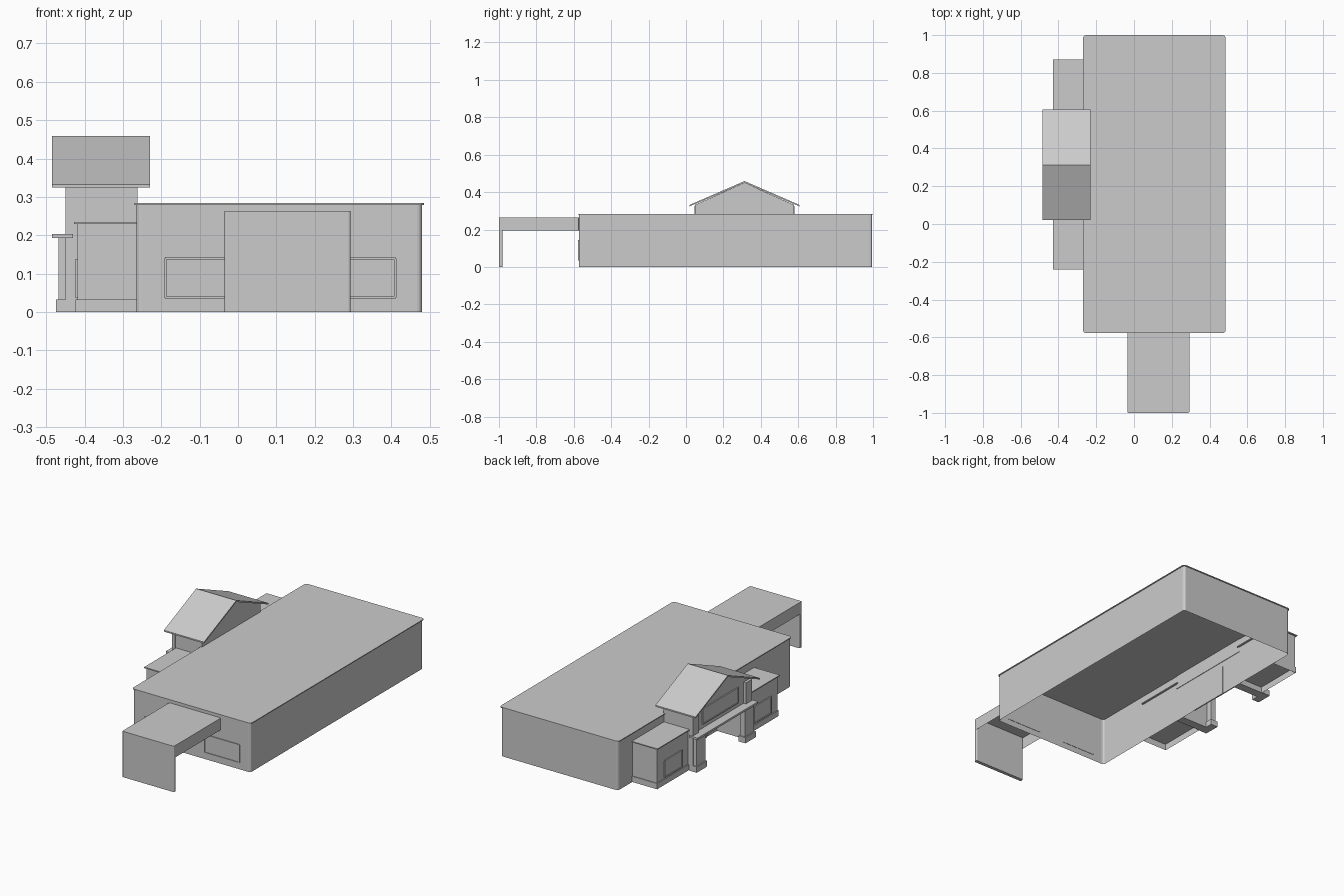
import bpy, bmesh
from mathutils import Vector

old = bpy.data.objects.get("Cube")
if old:
    bpy.data.objects.remove(old, do_unlink=True)

grey = bpy.data.materials.new("plain_grey")
grey.use_nodes = True
colour = (0.6, 0.6, 0.6, 1)
grey.diffuse_color = colour
grey.node_tree.nodes["Principled BSDF"].inputs["Base Color"].default_value = colour


def finish(name, bm):
    mesh = bpy.data.meshes.new(name)
    bm.to_mesh(mesh)
    bm.free()
    mesh.materials.append(grey)
    obj = bpy.data.objects.new(name, mesh)
    bpy.context.collection.objects.link(obj)
    return obj


def box(name, xs, ys, zs, radius=0, hollow=False):
    """Box by extents; optional rounded upright edges and open underside."""
    bm = bmesh.new()
    bmesh.ops.create_cube(bm, size=1)
    for v in bm.verts:
        v.co = Vector([(a + b) / 2 + c * (b - a) for c, (a, b) in zip(v.co, (xs, ys, zs))])
    if radius:
        upright = [e for e in bm.edges
                   if abs(e.verts[0].co.z - e.verts[1].co.z) > (zs[1] - zs[0]) / 2]
        bmesh.ops.bevel(bm, geom=upright, offset=radius, segments=3,
                        profile=0.5, affect='EDGES')
    if hollow:
        bm.normal_update()
        under = [f for f in bm.faces if f.normal.z < -0.9]
        bmesh.ops.delete(bm, geom=under, context='FACES_ONLY')
    return finish(name, bm)


def prism(name, xs, profile):
    """Extrude a (y, z) profile along x."""
    bm = bmesh.new()
    face = bm.faces.new([bm.verts.new((xs[0], y, z)) for y, z in profile])
    out = bmesh.ops.extrude_face_region(bm, geom=[face])
    moved = [g for g in out["geom"] if isinstance(g, bmesh.types.BMVert)]
    bmesh.ops.translate(bm, vec=(xs[1] - xs[0], 0, 0), verts=moved)
    bmesh.ops.recalc_face_normals(bm, faces=bm.faces)
    return finish(name, bm)


def window(name, axis, at, span, zs):
    """Pane with a thin raised frame; axis is the wall's normal."""
    def part(label, s, z, depth):
        d = (at - depth, at + 0.002)
        box(name + label, *((d, s) if axis == 'x' else (s, d)), z)
    w = 0.006
    part("_pane", span, zs, 0.001)
    for i, z in enumerate(zs):
        part(f"_rail_{i}", span, (z - w / 2, z + w / 2), 0.005)
    for i, s in enumerate(span):
        part(f"_stile_{i}", (s - w / 2, s + w / 2), zs, 0.005)


# Main hall: hollow shell with a thin roof edge
box("main_hall", (-0.265, 0.48), (-0.573, 0.995), (0, 0.28), 0.014, True)
box("main_roof", (-0.27, 0.485), (-0.578, 1.0), (0.279, 0.284), 0.016)
for i, span in enumerate([(-0.19, 0.02), (0.19, 0.41)]):
    window(f"front_window_{i}", 'y', -0.573, span, (0.038, 0.14))

# Front canopy: skirted slab and full-height end panel
box("canopy", (-0.035, 0.293), (-1.0, -0.573), (0.195, 0.263), 0.006, True)
box("canopy_end_panel", (-0.035, 0.293), (-1.0, -0.98), (0, 0.262), 0.006)

# Side wings either side of the entrance
for i, (y0, y1) in enumerate([(-0.232, 0.05), (0.575, 0.862)]):
    box(f"wing_{i}", (-0.418, -0.265), (y0, y1), (0, 0.23), 0, True)
    box(f"wing_roof_{i}", (-0.428, -0.255), (y0 - 0.008, y1 + 0.008), (0.229, 0.235))
    box(f"wing_plinth_{i}", (-0.423, -0.265), (y0 - 0.004, y1 + 0.004), (0, 0.033), 0, True)
    window(f"wing_window_{i}", 'x', -0.418, (y0 + 0.06, y1 - 0.07), (0.04, 0.135))

# Entrance gable above the open porch
mid, half = 0.313, 0.265
prism("gable_body", (-0.435, -0.262), [
    (mid - half, 0.2), (mid + half, 0.2), (mid + half, 0.332),
    (mid, 0.45), (mid - half, 0.332)])
prism("gable_roof", (-0.485, -0.23), [
    (mid - 0.293, 0.324), (mid, 0.45), (mid + 0.293, 0.324),
    (mid + 0.293, 0.332), (mid, 0.459), (mid - 0.293, 0.332)])
window("gable_window", 'x', -0.437, (mid - 0.16, mid + 0.16), (0.23, 0.315))

# Porch sides, pilasters and posts
for i, s in enumerate((-1, 1)):
    def across(inner, outer):
        return sorted((mid + s * inner, mid + s * outer))
    box(f"porch_side_{i}", (-0.435, -0.265), across(0.215, half), (0, 0.21))
    box(f"pilaster_{i}", (-0.45, -0.43), across(0.215, half + 0.003), (0, 0.325))
    box(f"porch_post_{i}", (-0.468, -0.435), across(0.18, 0.262), (0, 0.198))
    box(f"post_base_{i}", (-0.475, -0.43), across(0.174, 0.268), (0, 0.033))

# Porch slab and doors
box("porch_slab", (-0.485, -0.43), (mid - 0.275, mid + 0.275), (0.193, 0.204))
window("entrance_door", 'x', -0.265, (mid - 0.12, mid + 0.12), (0.004, 0.17))
box("door_mullion", (-0.271, -0.264), (mid - 0.003, mid + 0.003), (0.004, 0.17))
